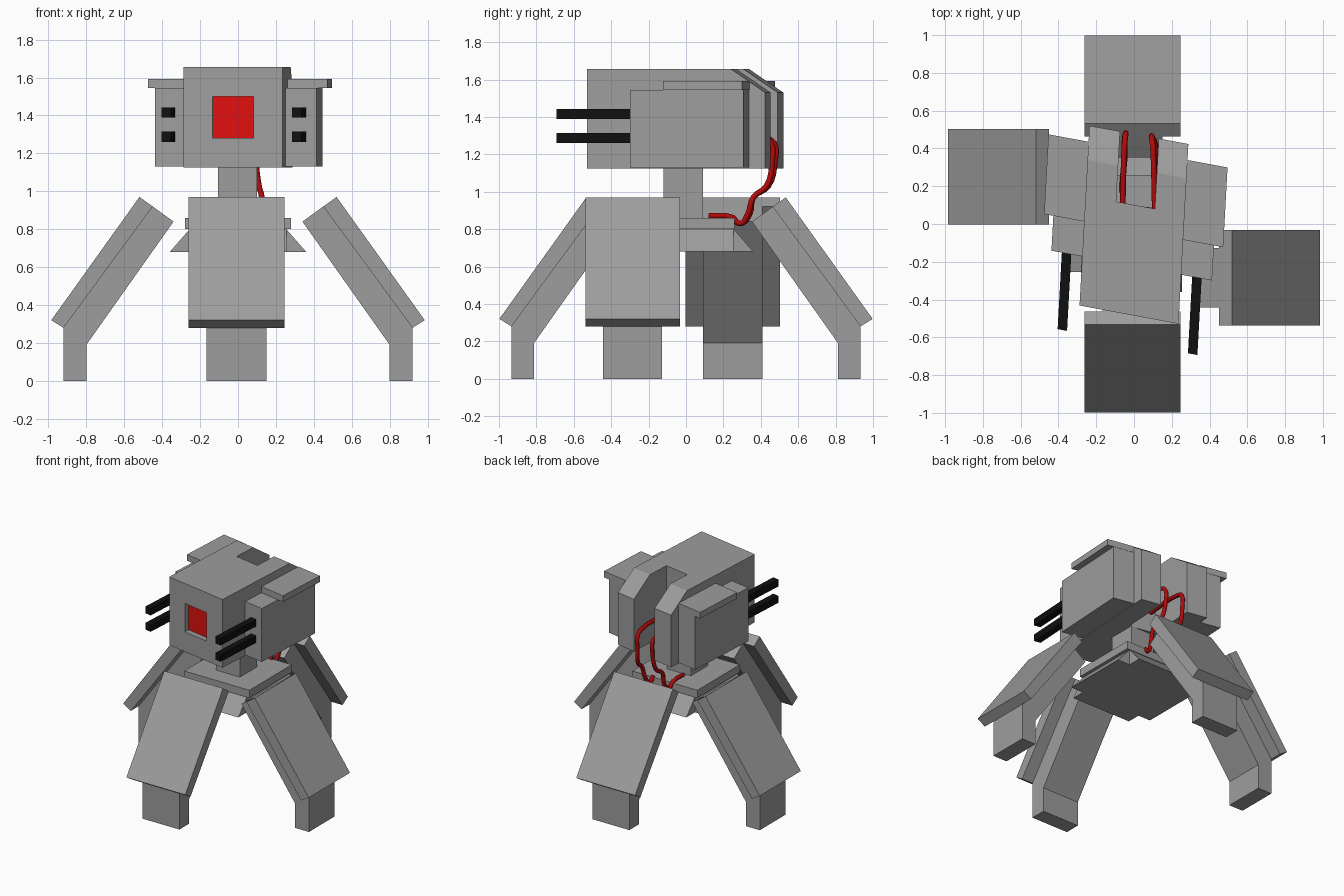
import bpy
import math
from mathutils import Matrix, Vector

if "Cube" in bpy.data.objects:
    bpy.data.objects.remove(bpy.data.objects["Cube"])


def material(name, rgb):
    m = bpy.data.materials.new(name)
    m.diffuse_color = (*rgb, 1)
    m.use_nodes = True
    m.node_tree.nodes["Principled BSDF"].inputs["Base Color"].default_value = m.diffuse_color
    return m


GREY = material("armour grey", (0.34, 0.34, 0.34))
RED = material("sensor red", (0.75, 0.005, 0.005))
WIRE = material("cable dark red", (0.45, 0.003, 0.003))
BLACK = material("barrel black", (0.005, 0.005, 0.005))

# The turret is turned slightly and skewed
TURRET = Matrix(((1, 0.055, 0, 0), (-0.185, 1, 0, 0), (0, 0, 1, 0), (0, 0, 0, 1)))


def prism(name, profile, x0, x1, mat, xf=None):
    """Extrude a (y, z) outline from x0 to x1, then transform it."""
    n = len(profile)
    verts = [Vector((x, y, z)) for x in (x0, x1) for y, z in profile]
    if xf:
        verts = [xf @ v for v in verts]
    faces = [tuple(range(n)), tuple(range(2 * n - 1, n - 1, -1))]
    faces += [(i, i + n, (i + 1) % n + n, (i + 1) % n) for i in range(n)]
    me = bpy.data.meshes.new(name)
    me.from_pydata(verts, [], faces)
    me.materials.append(mat)
    ob = bpy.data.objects.new(name, me)
    bpy.context.collection.objects.link(ob)
    bpy.context.view_layer.objects.active = ob
    bpy.ops.object.select_all(action='DESELECT')
    ob.select_set(True)
    bpy.ops.object.mode_set(mode='EDIT')
    bpy.ops.mesh.select_all(action='SELECT')
    bpy.ops.mesh.normals_make_consistent(inside=False)
    bpy.ops.object.mode_set(mode='OBJECT')
    return ob


def box(name, x, y, z, mat, xf=None):
    outline = [(y[0], z[0]), (y[1], z[0]), (y[1], z[1]), (y[0], z[1])]
    return prism(name, outline, x[0], x[1], mat, xf)


def cut(ob, cutter):
    mod = ob.modifiers.new("cut", 'BOOLEAN')
    mod.operation = 'DIFFERENCE'
    mod.solver = 'EXACT'
    mod.object = cutter
    bpy.context.view_layer.objects.active = ob
    bpy.ops.object.modifier_apply(modifier=mod.name)
    bpy.data.objects.remove(cutter)


# Legs: bent strut with a wide armour plate, one on each side
strut = [(0.45, 0.92), (0.34, 0.84), (0.80, 0.19), (0.80, 0), (0.92, 0), (0.92, 0.28)]
plate = [(0.52, 0.97), (0.45, 0.92), (0.92, 0.28), (0.985, 0.32)]
for side, angle, offset in (("front", 180, (-0.008, -0.013)), ("back", 0, (-0.008, 0.013)),
                            ("left", 90, (0, 0.25)), ("right", -90, (0, -0.285))):
    place = Matrix.Translation((*offset, 0)) @ Matrix.Rotation(math.radians(angle), 4, 'Z')
    prism(side + "_leg", strut, -0.158, 0.158, GREY, place)
    prism(side + "_leg_plate", plate, -0.253, 0.253, GREY, place)

# Base platform with a flared skirt on each side
box("platform", (-0.28, 0.28), (-0.26, 0.26), (0.80, 0.86), GREY)
box("platform_core", (-0.255, 0.255), (-0.255, 0.255), (0.68, 0.80), GREY)
for i, side in enumerate(("back", "left", "front", "right")):
    prism(side + "_skirt", [(0.255, 0.80), (0.36, 0.68), (0.255, 0.68)], -0.255, 0.255,
          GREY, Matrix.Rotation(i * math.pi / 2, 4, 'Z'))
box("neck", (-0.105, 0.10), (-0.12, 0.09), (0.86, 1.13), GREY)

# Turret with sloped rear prongs, rear slot and recessed sensor
head = prism("turret", [(-0.48, 1.125), (0.472, 1.125), (0.472, 1.53),
                        (0.29, 1.655), (-0.48, 1.655)], -0.262, 0.262, GREY, TURRET)
cut(head, box("slot_cutter", (-0.10, 0.105), (0.10, 0.6), (1.0, 1.8), GREY, TURRET))
cut(head, box("sensor_cutter", (-0.107, 0.107), (-0.6, -0.43), (1.28, 1.50), GREY, TURRET))
box("sensor", (-0.107, 0.107), (-0.438, -0.43), (1.28, 1.50), RED, TURRET)

# Side pods, their roofs and twin barrels
for side, s in (("left", -1), ("right", 1)):
    box(side + "_pod", (s * 0.262, s * 0.425), (-0.22, 0.385), (1.13, 1.545), GREY, TURRET)
    box(side + "_pod_roof", (s * 0.262, s * 0.474), (-0.035, 0.387), (1.545, 1.593), GREY, TURRET)
    for level, z in (("lower", 1.288), ("upper", 1.415)):
        box(f"{side}_{level}_barrel", (s * 0.32, s * 0.37), (-0.625, -0.22),
            (z - 0.027, z + 0.027), BLACK, TURRET)

# Hanging cables from the rear slot to the platform
cables = {
    "left_cable": [(-0.06, 0.10, 1.28), (-0.05, 0.42, 1.285), (-0.045, 0.47, 1.26),
                   (-0.045, 0.475, 1.16), (-0.05, 0.44, 1.03), (-0.05, 0.36, 0.97),
                   (-0.05, 0.34, 0.88), (-0.055, 0.29, 0.83), (-0.06, 0.24, 0.865),
                   (-0.06, 0.12, 0.87)],
    "right_cable": [(0.11, 0.08, 1.28), (0.10, 0.41, 1.285), (0.095, 0.455, 1.26),
                    (0.095, 0.46, 1.16), (0.11, 0.43, 1.03), (0.125, 0.36, 0.97),
                    (0.12, 0.33, 0.88), (0.11, 0.29, 0.83), (0.105, 0.25, 0.865)],
}
for name, points in cables.items():
    cu = bpy.data.curves.new(name, 'CURVE')
    cu.dimensions = '3D'
    cu.bevel_depth = 0.015
    cu.bevel_resolution = 2
    cu.resolution_u = 4
    cu.use_fill_caps = True
    sp = cu.splines.new('BEZIER')
    sp.bezier_points.add(len(points) - 1)
    for bp, p in zip(sp.bezier_points, points):
        bp.co = p
        bp.handle_left_type = bp.handle_right_type = 'AUTO'
    cu.materials.append(WIRE)
    bpy.context.collection.objects.link(bpy.data.objects.new(name, cu))
